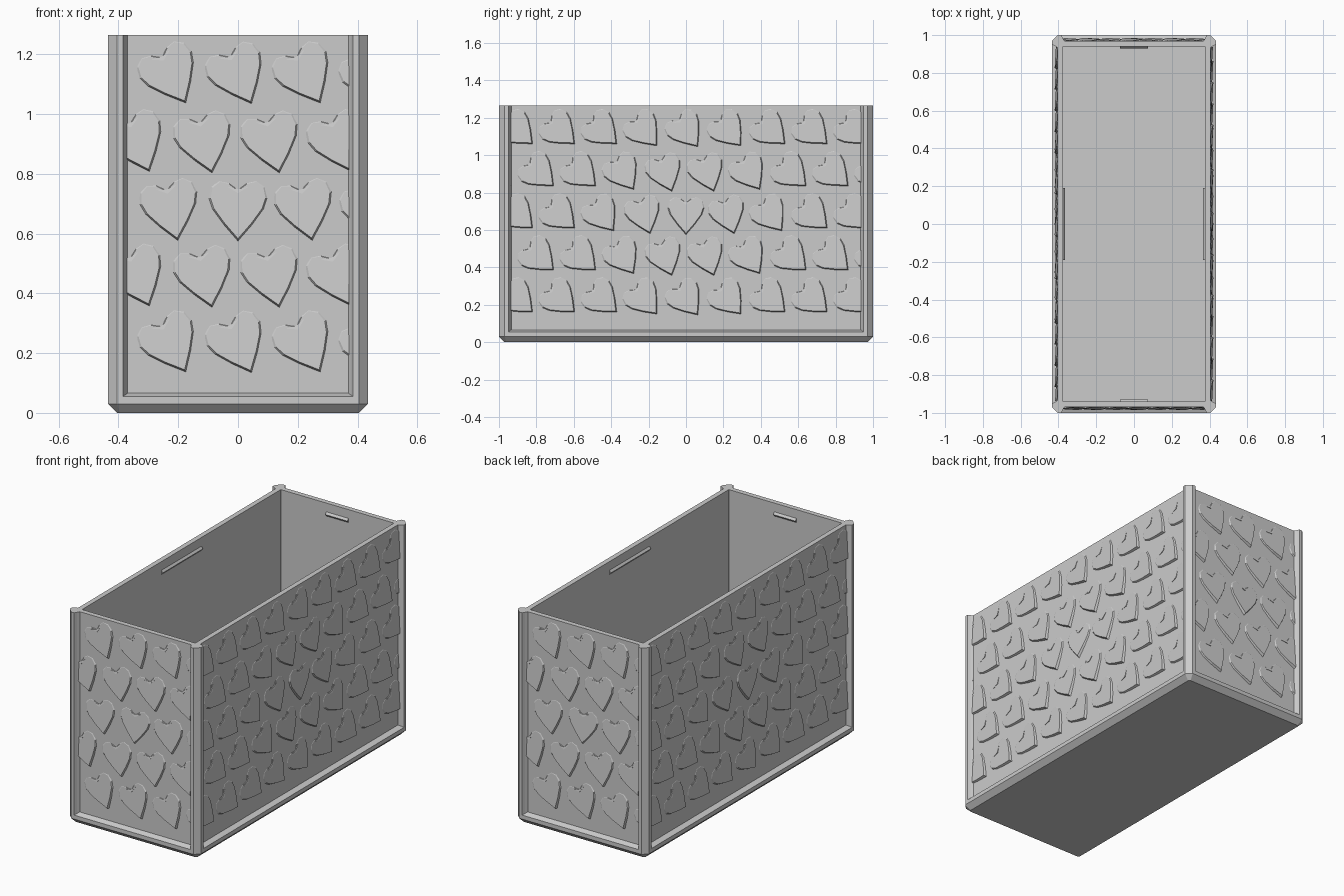
import bpy, bmesh, math
from mathutils import Vector

if "Cube" in bpy.data.objects:
    bpy.data.objects.remove(bpy.data.objects["Cube"], do_unlink=True)

HX, HY, TOP = 0.435, 1.0, 1.265      # outer half sizes and height
PX, PY = 0.405, 0.97                 # panel surface
IX, IY = 0.375, 0.94                 # inner surface

grey = bpy.data.materials.new("light grey")
grey.use_nodes = True
grey.diffuse_color = (0.6, 0.6, 0.6, 1)
grey.node_tree.nodes["Principled BSDF"].inputs["Base Color"].default_value = (0.6, 0.6, 0.6, 1)


def finish(name, bm):
    bmesh.ops.recalc_face_normals(bm, faces=bm.faces)
    mesh = bpy.data.meshes.new(name)
    bm.to_mesh(mesh)
    bm.free()
    mesh.materials.append(grey)
    obj = bpy.data.objects.new(name, mesh)
    bpy.context.collection.objects.link(obj)
    return obj


def loft(bm, rings):
    """Skin closed rings of points and cap both ends."""
    loops = [[bm.verts.new(p) for p in ring] for ring in rings]
    for a, b in zip(loops, loops[1:]):
        for i in range(len(a)):
            j = (i + 1) % len(a)
            bm.faces.new((a[i], a[j], b[j], b[i]))
    bm.faces.new(loops[0][::-1])
    bm.faces.new(loops[-1])


def chamfered_ring(x, y, c, z):
    return [(x, c - y, z), (x, y - c, z), (x - c, y, z), (c - x, y, z),
            (-x, y - c, z), (-x, c - y, z), (c - x, -y, z), (x - c, -y, z)]


# Open box: chamfered foot, bottom rail, thin walls and inner floor
bm = bmesh.new()
loft(bm, [chamfered_ring(*r) for r in (
    (PX, PY, 0.01, 0), (HX, HY, 0.03, 0.03), (HX, HY, 0.03, 0.054),
    (PX, PY, 0.002, 0.066), (PX, PY, 0.002, TOP),
    (IX, IY, 0.002, TOP), (IX, IY, 0.002, 0.035))])
finish("box_body", bm)

# Corner posts, with a chamfered outer edge and bevels toward the panels
post = [(0.03, 0), (0, 0.03), (0, 0.05), (0.015, 0.057), (0.03, 0.066),
        (0.045, 0.045), (0.066, 0.03), (0.057, 0.015), (0.05, 0)]
for sx, side in ((1, "left"), (-1, "right")):
    for sy, end in ((1, "back"), (-1, "front")):
        bm = bmesh.new()
        loft(bm, [[(sx * (HX - u), sy * (HY - v), z) for u, v in post]
                  for z in (0.03, TOP)])
        finish(f"{end}_{side}_post", bm)

# Lid catches: small wedge ridges inside the rim
wedge = [(-0.002, 1.185), (0.01, 1.2), (-0.002, 1.215)]
for s in (1, -1):
    bm = bmesh.new()
    loft(bm, [[(s * (IX - d), y, z) for d, z in wedge] for y in (-0.19, 0.19)])
    finish("left_catch" if s > 0 else "right_catch", bm)
    bm = bmesh.new()
    loft(bm, [[(x, s * (IY - d), z) for d, z in wedge] for x in (-0.073, 0.073)])
    finish("back_catch" if s > 0 else "front_catch", bm)

# Heart outline and the small chevron at its notch
half = [(0.045, -0.048), (0.08, 0), (0.092, 0.035), (0.085, 0.07), (0.06, 0.09), (0.03, 0.083)]
heart = [(0, -0.1)] + half + [(0, 0.06)] + [(-u, v) for u, v in reversed(half)]
chevron = [(0, 0.052), (0.036, 0.074), (0, 0.066), (-0.036, 0.074)]


def relief(bm, outline, centre, angle, height, spread):
    """Raised pad, highest at its lower point and fading out at its top."""
    c, s = math.cos(angle), math.sin(angle)

    def ring(scale, depth):
        return [(centre[0] + scale * (u * c - v * s), depth(v),
                 centre[1] + scale * (u * s + v * c)) for u, v in outline]
    loft(bm, [ring(spread, lambda v: -0.003), ring(1, height)])


def heart_panel(width, rate):
    """Staggered rows of hearts that turn further away from the middle."""
    bm = bmesh.new()
    pitch, mid = 0.225, 0.683
    for row in range(-2, 3):
        shift = 0.5 * (row % 2)
        for col in range(-6, 6):
            u, z = (col + shift) * pitch, mid + row * pitch
            if abs(u) > width + 0.09:
                continue
            angle = math.radians(min(48, rate * math.hypot(u, z - mid)))
            relief(bm, heart, (u, z), angle,
                   lambda v: 0.001 + 0.014 * (0.09 - v) / 0.19, 1.1)
            relief(bm, chevron, (u, z), angle,
                   lambda v: 0.002 + 0.2 * (0.08 - v), 1.0)
    # Trim the pattern at the posts
    for s in (1, -1):
        cut = bmesh.ops.bisect_plane(
            bm, geom=bm.verts[:] + bm.edges[:] + bm.faces[:],
            plane_co=(s * width, 0, 0), plane_no=(s, 0, 0), clear_outer=True)
        edges = [e for e in cut["geom_cut"] if isinstance(e, bmesh.types.BMEdge)]
        bmesh.ops.holes_fill(bm, edges=edges)
    return bm


# Place the pattern on each wall, opposite walls turned half round
for name, width, rate, place in (
        ("front_hearts", 0.372, 55, lambda p: Vector((p.x, -PY - p.y, p.z))),
        ("back_hearts", 0.372, 55, lambda p: Vector((-p.x, PY + p.y, p.z))),
        ("left_hearts", 0.936, 80, lambda p: Vector((PX + p.y, p.x, p.z))),
        ("right_hearts", 0.936, 80, lambda p: Vector((-PX - p.y, -p.x, p.z)))):
    bm = heart_panel(width, rate)
    for v in bm.verts:
        v.co = place(v.co.copy())
    finish(name, bm)
